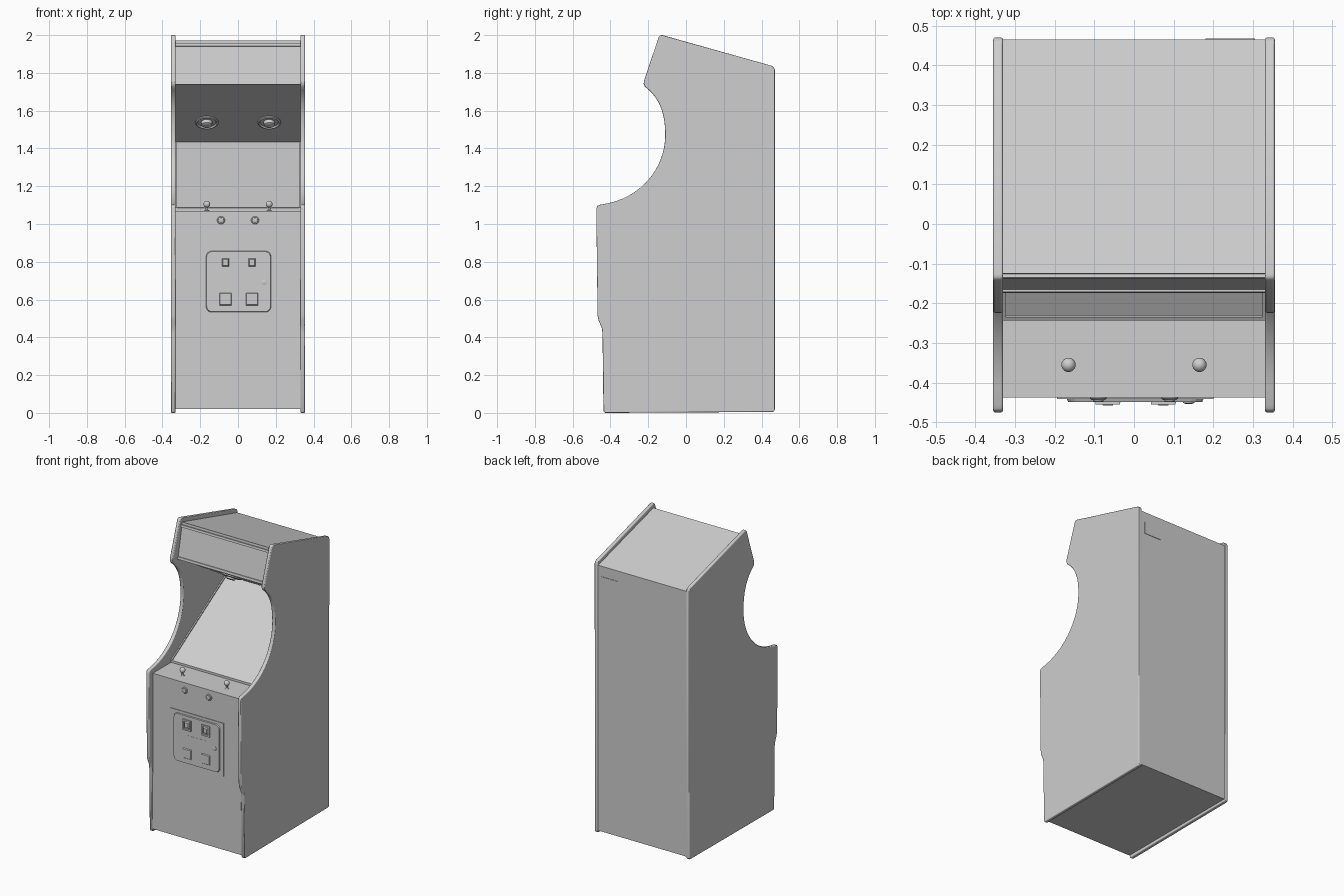
import bpy, bmesh, math
from mathutils import Vector
from mathutils.geometry import interpolate_bezier

if "Cube" in bpy.data.objects:
    bpy.data.objects.remove(bpy.data.objects["Cube"])

grey = bpy.data.materials.new("light_grey")
grey.diffuse_color = (0.62, 0.62, 0.62, 1)
grey.use_nodes = True
grey.node_tree.nodes["Principled BSDF"].inputs["Base Color"].default_value = grey.diffuse_color


def finish(name, bm, bevel=0.0, segments=2):
    """Turn a bmesh into a named object, with an optional edge bevel."""
    bmesh.ops.recalc_face_normals(bm, faces=bm.faces)
    me = bpy.data.meshes.new(name)
    bm.to_mesh(me)
    bm.free()
    me.materials.append(grey)
    ob = bpy.data.objects.new(name, me)
    bpy.context.collection.objects.link(ob)
    if bevel:
        for p in me.polygons:
            p.use_smooth = True
        m = ob.modifiers.new("bevel", 'BEVEL')
        m.width, m.segments = bevel, segments
        m.limit_method, m.angle_limit = 'ANGLE', math.radians(40)
        m.harden_normals = True
    return ob


def prism(name, profile, x0, x1, bevel=0.0, segments=2):
    """Extrude a (y, z) profile from x0 to x1."""
    bm = bmesh.new()
    f = bm.faces.new([bm.verts.new((x0, y, z)) for y, z in profile])
    g = bmesh.ops.extrude_face_region(bm, geom=[f])
    bmesh.ops.translate(bm, vec=(x1 - x0, 0, 0),
                        verts=[v for v in g['geom'] if isinstance(v, bmesh.types.BMVert)])
    return finish(name, bm, bevel, segments)


def plate(name, x, z, w, h, y_back, y_front, corner=0.0, taper=1.0):
    """Front-facing plate with rounded corners; taper scales its front face."""
    pts = []
    for cx, cz, a0 in ((1, 1, 0), (-1, 1, 90), (-1, -1, 180), (1, -1, 270)):
        steps = 5 if corner else 1
        for i in range(steps):
            a = math.radians(a0 + i * 22.5)
            pts.append((cx * (w / 2 - corner) + corner * math.cos(a),
                        cz * (h / 2 - corner) + corner * math.sin(a)))
    bm = bmesh.new()
    back = [bm.verts.new((x + a, y_back, z + b)) for a, b in pts]
    front = [bm.verts.new((x + a * taper, y_front, z + b * taper)) for a, b in pts]
    bm.faces.new(back)
    bm.faces.new(front)
    n = len(pts)
    for i in range(n):
        bm.faces.new((back[i], back[(i + 1) % n], front[(i + 1) % n], front[i]))
    return finish(name, bm)


def smooth(ob):
    bpy.ops.object.select_all(action='DESELECT')
    ob.select_set(True)
    bpy.context.view_layer.objects.active = ob
    bpy.ops.object.shade_smooth_by_angle(angle=math.radians(35))


def lathe(name, centre, axis, profile, n=24):
    """Revolve (radius, height) points around an axis through centre."""
    q = Vector((0, 0, 1)).rotation_difference(Vector(axis).normalized())
    bm = bmesh.new()
    rings = []
    for r, h in profile:
        rings.append([bm.verts.new(Vector(centre) + q @ Vector(
            (r * math.cos(2 * math.pi * i / n), r * math.sin(2 * math.pi * i / n), h)))
            for i in range(n)])
    for a, b in zip(rings, rings[1:]):
        for i in range(n):
            bm.faces.new((a[i], a[(i + 1) % n], b[(i + 1) % n], b[i]))
    bm.faces.new(rings[0])
    bm.faces.new(rings[-1])
    smooth(finish(name, bm))


# Side panels with the scooped front
def bez(a, b, c, d, n):
    return [(p.x, p.y) for p in interpolate_bezier(Vector(a), Vector(b), Vector(c), Vector(d), n)]


scoop = bez((-0.218, 1.728), (-0.13, 1.66), (-0.11, 1.57), (-0.11, 1.47), 12)
scoop += bez((-0.11, 1.47), (-0.11, 1.30), (-0.235, 1.13), (-0.455, 1.102), 16)[1:]
side = [(-0.43, 0), (0.462, 0.005), (0.47, 0.014), (0.47, 1.818), (0.464, 1.831), (0.452, 1.838),
        (-0.125, 2.0), (-0.137, 1.999), (-0.145, 1.988), (-0.223, 1.757), (-0.224, 1.743)]
side += scoop
side += [(-0.47, 1.096), (-0.475, 1.08), (-0.468, 0.515), (-0.463, 0.49), (-0.446, 0.45),
         (-0.442, 0.42), (-0.437, 0.01)]
for s, label in ((-1, "left"), (1, "right")):
    prism(label + "_side_panel", side, s * 0.33, s * 0.355, 0.007, 3)

# Cabinet body: front, deck, sloped screen, ceiling, sign face, roof, back
body = [(-0.437, 0.02), (0.465, 0.02), (0.465, 1.81), (-0.125, 1.972), (-0.127, 1.945),
        (-0.168, 1.742), (0.34, 1.435), (-0.243, 1.08), (-0.243, 1.07), (-0.437, 1.07)]
prism("cabinet_body", body, -0.331, 0.331)

# Strips that hold the sign and the screen
prism("sign_top_strip", [(-0.124, 1.955), (-0.135, 1.957), (-0.138, 1.942), (-0.126, 1.94)], -0.33, 0.33)
prism("sign_bottom_strip", [(-0.163, 1.755), (-0.171, 1.755), (-0.174, 1.739), (-0.164, 1.739)], -0.33, 0.33)
prism("screen_bottom_strip", [(-0.243, 1.07), (-0.243, 1.085), (-0.235, 1.09), (-0.225, 1.08)], -0.33, 0.33)
for s in (-1, 1):
    prism("screen_side_strip", [(-0.24, 1.08), (-0.243, 1.088), (0.33, 1.437), (0.335, 1.43)],
          s * 0.322, s * 0.33)

# Speakers in the sloped ceiling
down = (0, -0.52, -0.854)
for s in (-1, 1):
    lathe("speaker", (s * 0.165, 0.167, 1.54), down,
          [(0.062, -0.004), (0.062, 0.006), (0.054, 0.01), (0.048, 0.002), (0.03, 0.002),
           (0.028, 0.02), (0.022, 0.024)])

# Joysticks and front buttons
ball = [(0.007, 0.02)] + [(0.018 * math.sin(a), 0.036 - 0.018 * math.cos(a))
                          for a in [math.pi * (0.15 + 0.0845 * i) for i in range(11)]]
for s in (-1, 1):
    lathe("joystick", (s * 0.165, -0.355, 1.069), (0, 0, 1),
          [(0.014, 0), (0.014, 0.003), (0.006, 0.005), (0.006, 0.019)] + ball[1:])
    lathe("start_button", (s * 0.09, -0.436, 1.02), (0, -1, 0),
          [(0.021, 0), (0.021, 0.004), (0.017, 0.007), (0.014, 0.007), (0.013, 0.011), (0.008, 0.013)])

# Coin door
plate("coin_door_frame", 0.003, 0.695, 0.395, 0.36, -0.436, -0.441)
plate("coin_door", 0.003, 0.695, 0.345, 0.325, -0.44, -0.448, 0.03, 0.98)
for x in (-0.066, 0.074):
    # four bars around each coin slot, with a button inside
    for dx, dz, w, h in ((-0.026, 0, 0.01, 0.07), (0.026, 0, 0.01, 0.07),
                         (0, 0.031, 0.062, 0.01), (0, -0.031, 0.062, 0.01)):
        plate("coin_slot_rim", x + dx, 0.795 + dz, w, h, -0.447, -0.455)
    plate("coin_slot_button", x, 0.797, 0.036, 0.044, -0.447, -0.457, 0, 0.7)
    plate("coin_return", x, 0.602, 0.066, 0.068, -0.447, -0.454, 0, 0.85)
plate("price_plate", 0.003, 0.698, 0.135, 0.056, -0.447, -0.449)
lathe("door_lock", (0.138, -0.447, 0.692), (0, -1, 0), [(0.014, 0), (0.014, 0.004), (0.009, 0.006)], 16)

# Label plate on the back
plate("back_label_plate", 0.243, 1.70, 0.125, 0.08, 0.464, 0.468)
